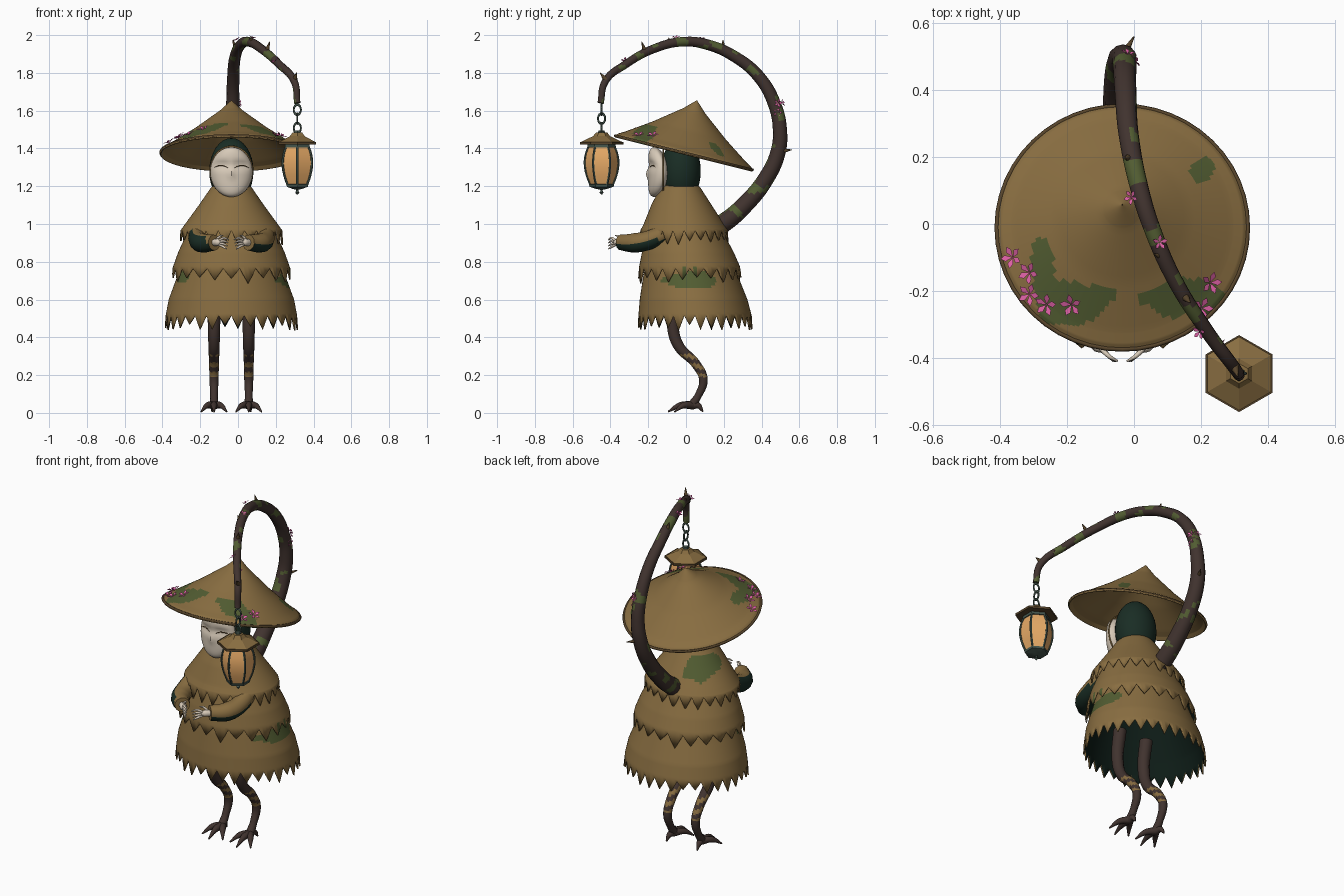
import bpy, bmesh, math, random
from math import sin, cos, pi, radians, sqrt, exp
from mathutils import Vector, Matrix, noise
from mathutils.bvhtree import BVHTree

random.seed(4)
if "Cube" in bpy.data.objects:
    bpy.data.objects.remove(bpy.data.objects["Cube"])
CX = -0.035  # body axis


def material(name, *rgb):
    m = bpy.data.materials.new(name)
    m.use_nodes = True
    m.diffuse_color = (*rgb, 1)
    m.node_tree.nodes["Principled BSDF"].inputs["Base Color"].default_value = (*rgb, 1)
    return m


STRAW = material("straw", .25, .155, .053)
RIM = material("dark straw", .095, .058, .024)
MOSS = material("moss", .085, .11, .032)
CLOTH = material("dark green cloth", .01, .026, .018)
LINING = material("black green lining", .004, .011, .008)
BARK = material("bark", .052, .033, .028)
BONE = material("bone", .68, .59, .48)
GLOW = material("lamp glass", .83, .42, .14)
PINK = material("pink petal", .74, .12, .38)
METAL = material("aged metal", .058, .09, .072)


def finish(name, mesh, mats, rule=None, angle=40):
    mesh.materials.clear()
    for m in mats:
        mesh.materials.append(m)
    for p in mesh.polygons:
        p.material_index = int(rule(p.center, p.normal)) if rule else 0
    mesh.shade_smooth()
    mesh.set_sharp_from_angle(angle=radians(angle))
    ob = bpy.data.objects.new(name, mesh)
    bpy.context.collection.objects.link(ob)
    return ob


def blob(c, centre, radii):
    d = Vector([(a - b) / r for a, b, r in zip(c, centre, radii)])
    return d.length < 1 + .5 * noise.noise(c * 11)


def shell(name, rings, mats, segs=48, cx=CX, phase=0, steps=1, teeth=0, matrix=None,
          rule=None, thick=0, angle=40):
    """Stacked ellipses, top to bottom: (z, x radius, y radius, y centre)."""
    rows = [Vector(a).lerp(Vector(b), k / steps)
            for a, b in zip(rings, rings[1:]) for k in range(steps)] + [Vector(rings[-1])]
    depth = [random.uniform(.045, .08) for _ in range(segs)]
    bm = bmesh.new()
    grid = []
    for i, (z, rx, ry, cy) in enumerate(rows):
        row = []
        for j in range(segs):
            a = phase + 2 * pi * j / segs
            drop, flare = 0, 1
            if teeth and i == len(rows) - 1:
                t = j * teeth / segs
                drop = depth[int(t)] * (1 - abs(2 * (t % 1) - 1))
                flare = 1 + drop * .25
            row.append(bm.verts.new((cx + rx * flare * cos(a), cy + ry * flare * sin(a), z - drop)))
        grid.append(row)
    for up, low in zip(grid, grid[1:]):
        for j in range(segs):
            k = (j + 1) % segs
            bm.faces.new((up[j], low[j], low[k], up[k]))
    mesh = bpy.data.meshes.new(name)
    bm.to_mesh(mesh)
    bm.free()
    if matrix:
        mesh.transform(matrix)
    ob = finish(name, mesh, mats, rule, angle)
    if thick:  # the last material lines the inside
        s = ob.modifiers.new("thickness", 'SOLIDIFY')
        s.thickness, s.offset, s.material_offset = thick, -1, 2
    return ob


def tube(name, strokes, mats, rule=None, res=2, smooth=10):
    """Round tapered strokes: each is (points, radii)."""
    cu = bpy.data.curves.new(name, 'CURVE')
    cu.dimensions, cu.bevel_depth, cu.bevel_resolution = '3D', 1, res
    cu.resolution_u, cu.use_fill_caps = smooth, True
    for pts, radii in strokes:
        sp = cu.splines.new('BEZIER')
        sp.bezier_points.add(len(pts) - 1)
        for b, p, r in zip(sp.bezier_points, pts, radii):
            b.co, b.radius = p, r
            b.handle_left_type = b.handle_right_type = 'AUTO'
    tmp = bpy.data.objects.new("tmp", cu)
    bpy.context.collection.objects.link(tmp)
    bpy.context.view_layer.update()
    mesh = bpy.data.meshes.new_from_object(tmp.evaluated_get(bpy.context.evaluated_depsgraph_get()))
    bpy.data.objects.remove(tmp)
    return finish(name, mesh, mats, rule, 50)


def ring(name, loc, rot, major, minor, mat, scale=(1, 1, 1), n=16):
    bpy.ops.mesh.primitive_torus_add(location=loc, rotation=rot, major_radius=major,
                                     minor_radius=minor, major_segments=n, minor_segments=6)
    ob = bpy.context.object
    ob.name, ob.scale = name, scale
    ob.data.materials.append(mat)
    ob.data.shade_smooth()


def flower(loc, normal, size):
    bm = bmesh.new()
    for k in range(5):
        a = 2 * pi * k / 5
        pts = [(0, 0, 0), (.6, -.27, .3), (1, 0, .35), (.6, .27, .3)]
        bm.faces.new([bm.verts.new(Matrix.Rotation(a, 3, 'Z') @ Vector(p) * size) for p in pts])
    mesh = bpy.data.meshes.new("flower")
    bm.to_mesh(mesh)
    bm.free()
    turn = Vector(normal).to_track_quat('Z', 'Y').to_matrix().to_4x4()
    mesh.transform(Matrix.Translation(Vector(loc) + Vector(normal) * .004) @ turn)
    finish("flower", mesh, [PINK])


# Straw cape in three ragged tiers
def tier(name, rings, teeth, patches):
    shell(name, rings, [STRAW, MOSS, LINING], teeth * 4, steps=8, teeth=teeth, thick=.008,
          rule=lambda c, n: any(blob(c, *p) for p in patches))


tier("upper_cape", [(1.21, .09, .09, -.03), (1.19, .11, .108, -.03), (1.1, .172, .16, -.024),
                    (1.0, .245, .212, -.012), (.965, .27, .232, -.01)], 24,
     [((-.19, .1, 1.1), (.11, .12, .07))])
tier("middle_cape", [(1.02, .2, .17, 0), (.93, .245, .21, 0), (.85, .282, .243, .01),
                     (.765, .312, .27, .02)], 22, [((.26, .03, .72), (.1, .1, .035))])
tier("lower_cape", [(.84, .25, .215, .015), (.72, .288, .252, .025), (.6, .332, .285, .04),
                    (.515, .348, .3, .048)], 32,
     [((.26, .02, .7), (.13, .13, .04)), ((-.28, -.08, .72), (.06, .06, .03)), ((.29, .2, .65), (.05, .02, .02))])

# Hood and mask
shell("hood", [(1.28 + .175 * cos(a), .117 * sin(a) + 1e-4, .105 * sin(a) + 1e-4, -.027)
               for a in [pi * k / 16 for k in range(17)]], [CLOTH], 32)


def mask_base(z):
    return -.125 - .04 * ((z - 1.275) / .132) ** 2


def face_y(x, z):
    q = 1 - ((x - CX) / .112) ** 2 - ((z - 1.275) / .132) ** 2
    brow = .014 * exp(-((z - 1.312) / .022) ** 2) * (1 - exp(-((x - CX) / .02) ** 2) * .7)
    nose = .012 * exp(-((x - CX) / .014) ** 2 - ((z - 1.265) / .025) ** 2)
    return mask_base(z) - .075 * sqrt(max(q, 0)) + (brow - nose) * min(1, max(q, 0) * 2)


bm = bmesh.new()
bmesh.ops.create_uvsphere(bm, u_segments=40, v_segments=28, radius=1)
for v in bm.verts:
    x, y, z = v.co
    v.co = (CX + .112 * x, 0, 1.275 + .132 * z)
    v.co.y = face_y(v.co.x, v.co.z) if y <= 0 else mask_base(v.co.z) + .04 * y
mask_mesh = bpy.data.meshes.new("mask")
bm.to_mesh(mask_mesh)
bm.free()
finish("mask", mask_mesh, [BONE])
ring("mask_cord", (CX, -.12, 1.28), (pi / 2, 0, 0), .112, .004, STRAW, (1, 1.17, 1), 40)


def face_line(x0, width, z0, lift):
    pts = []
    for k in range(-2, 3):
        x, z = x0 + width * k / 4, z0 + lift * (1 - k * k / 4)
        pts.append((x, face_y(x, z), z))
    return pts, [.001, .003, .0035, .003, .001]


tube("closed_eyes", [face_line(CX + s * .055, .075, 1.298, .012) for s in (-1, 1)], [RIM], res=1)

# Tilted conical hat
TILT = Matrix.Translation((CX, -.011, 1.378)) @ Matrix.Rotation(radians(-14), 4, 'X')


def hat_paint(c, n):
    return any(blob(c, (x, y, 1.4), (rx, ry, 1)) for x, y, rx, ry in
               [(-.19, -.225, .13, .07), (-.27, -.13, .04, .09), (.15, -.22, .12, .05), (.21, .165, .04, .04)])


hat = shell("hat", [(z, r, r, 0) for r, z in [(.0005, .285), (.025, .262), (.06, .228), (.2, .12),
            (.33, .032), (.362, .014), (.38, -.004)]], [STRAW, MOSS, STRAW], 160, cx=0, steps=8,
            matrix=TILT, rule=hat_paint, thick=.009)
ring("hat_rim", TILT.translation, TILT.to_euler(), .375, .007, RIM, n=48)
tree = BVHTree.FromPolygons([v.co for v in hat.data.vertices], [p.vertices[:] for p in hat.data.polygons])
for x, y in [(-.36, -.1), (-.31, -.145), (-.31, -.21), (-.26, -.24), (-.185, -.24), (.225, -.175), (.2, -.25)]:
    hit, normal, *_ = tree.ray_cast(Vector((x, y, 3)), Vector((0, 0, -1)))
    flower(hit, normal, .035)

# Arching tail with thorns and blossom
TAIL = [(-.045, .1, .95), (-.045, .206, 1.01), (-.047, .31, 1.1), (-.047, .42, 1.235), (-.04, .487, 1.38),
        (-.03, .497, 1.5), (-.028, .47, 1.63), (-.025, .39, 1.775), (-.015, .26, 1.885), (.018, .1, 1.953),
        (.055, -.016, 1.965), (.12, -.164, 1.93), (.218, -.32, 1.845), (.3, -.43, 1.75), (.314, -.452, 1.64)]
tube("tail", [(TAIL, [.055 - .038 * (k / 14) ** .75 for k in range(15)])], [BARK, MOSS],
     lambda c, n: c.z > 1 and noise.noise(c * 13) > .27, res=4, smooth=12)
THORNS = [((.15, -.215, 1.91), (.018, -.02, .055)), ((-.012, .2, 1.92), (-.015, -.005, .055)),
          ((-.035, .5, 1.385), (.035, .06, .008)), ((.09, -.1, 1.95), (-.03, .01, .035)),
          ((.3, -.425, 1.765), (.01, -.03, .035))]
tube("tail_thorns", [((a, Vector(a) + Vector(d)), (.015, .002)) for a, d in THORNS], [RIM], smooth=2)
for loc, n in [((-.02, .503, 1.64), (.3, 1, .4)), ((.0, .485, 1.64), (1, .3, .1)), ((-.005, .08, 1.97), (-.5, 0, 1)),
               ((.075, -.055, 1.98), (.3, 0, 1)), ((.2, -.32, 1.86), (-.6, -.3, .8)),
               ((-.005, .485, 1.59), (1, 0, 0)), ((.25, -.36, 1.81), (.8, -.4, .3))]:
    flower(loc, Vector(n).normalized(), .024)

# Hanging lantern
LX, LY = .314, -.447
for k, z in enumerate((1.605, 1.558, 1.508)):
    ring("chain_link", (LX, LY, z), (pi / 2, 0, pi / 2 * (k % 2)), .019, .005, METAL, (1, 1.4, 1))


def hexagon(name, profile, mat):
    shell(name, [(z, r, r, LY) for z, r in profile], [mat], 6, LX, pi / 6, angle=20)


hexagon("lantern_roof", [(1.488, .001), (1.484, .03), (1.465, .045), (1.434, .11), (1.424, .11),
                         (1.424, .07), (1.4, .001)], STRAW)
hexagon("lantern_eave", [(1.434, .108), (1.435, .115), (1.422, .115), (1.421, .065)], RIM)
hexagon("lantern_knob", [(1.496, .001), (1.494, .016), (1.48, .02)], METAL)
BARREL = [(1.415, .066), (1.37, .083), (1.32, .089), (1.26, .079), (1.2, .056)]
hexagon("lantern_glass", BARREL, GLOW)
hexagon("lantern_collar", [(1.424, .06), (1.422, .074), (1.405, .076), (1.403, .06)], METAL)
hexagon("lantern_base", [(1.212, .05), (1.21, .066), (1.197, .064), (1.186, .03), (1.18, .001)], METAL)
tube("lantern_ribs", [([(LX + r * cos(a), LY + r * sin(a), z) for z, r in BARREL], [.0065] * 5)
                      for a in [pi / 6 + pi / 3 * k for k in range(6)]], [METAL], res=1, smooth=3)
tube("lantern_finial", [([(LX, LY, z) for z in (1.19, 1.175, 1.166, 1.155)], (.006, .006, .011, .002))], [METAL])

# Arms and legs, mirrored about the body axis
for side, s in (("right", -1), ("left", 1)):
    def at(x, y, z):
        return (CX + s * x, y, z)

    def sleeve_paint(c, n):
        return n.z < -.25 or (s < 0 and c.x < -.17 and n.x < .1 and n.z < .75)

    tube(side + "_sleeve", [([at(.17, -.06, .98), at(.178, -.18, .92), at(.155, -.27, .9), at(.09, -.345, .902)],
                             (.045, .05, .052, .042))], [STRAW, CLOTH], sleeve_paint, res=4)
    strokes = [([at(.1, -.335, .902), at(.07, -.365, .903), at(.055, -.375, .905)], (.018, .02, .012))]
    for k in range(4):
        h = .926 - .016 * k
        strokes.append(([at(.065, -.37, .91 - .006 * k), at(.04, -.395, h), at(.014 + .004 * k, -.41, h - .01)],
                        (.008, .0065, .003)))
    strokes.append(([at(.08, -.35, .915), at(.06, -.36, .935), at(.045, -.375, .94)], (.008, .006, .003)))
    tube(side + "_hand", strokes, [BONE], smooth=4)
    leg = [(-.05, .64), (-.07, .47), (-.042, .36), (.055, .255), (.092, .177), (.064, .09), (.03, .04)]
    tube(side + "_leg", [([at(.092, y, z) for y, z in leg], (.036, .033, .03, .026, .024, .02, .024))],
         [BARK, STRAW], lambda c, n: .19 < c.z < .31 and sin(c.z * 150 + c.y * 40) > -.1, res=3)
    tips = [(0, -.095), (.068, -.06), (-.068, -.06), (.01, .09)]
    tube(side + "_toes", [([at(.092, .035, .04), at(.092 + x * .5, .035 + (y - .035) * .5, .04),
                            at(.092 + x, y, .006)], (.022, .017, .004)) for x, y in tips], [BARK], smooth=5)
